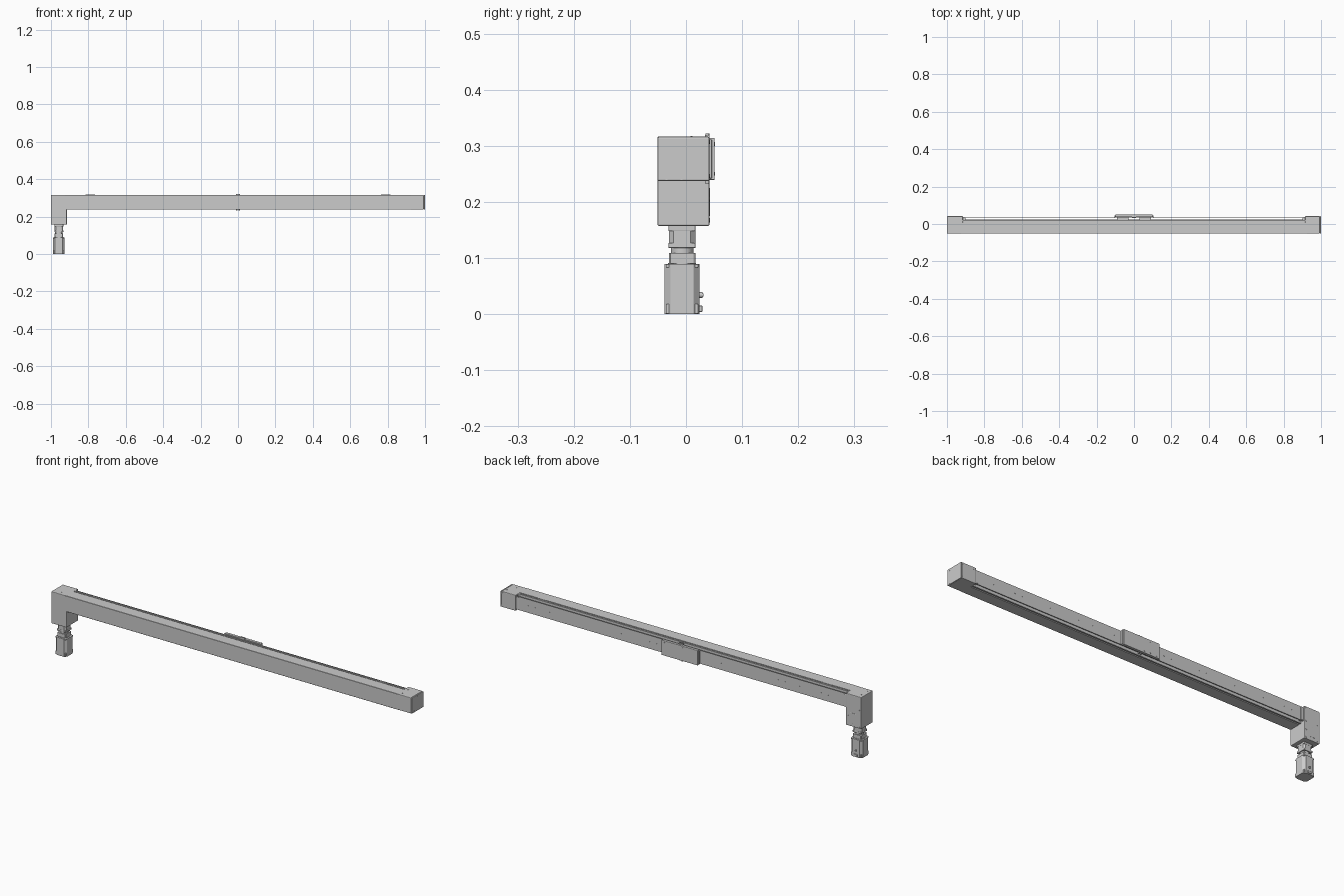
import bpy, bmesh, math
from mathutils import Vector

if "Cube" in bpy.data.objects:
    bpy.data.objects.remove(bpy.data.objects["Cube"])

def obj_from_bm(name, bm, bevel=0, segments=2):
    bmesh.ops.recalc_face_normals(bm, faces=bm.faces)
    me = bpy.data.meshes.new(name)
    bm.to_mesh(me)
    bm.free()
    o = bpy.data.objects.new(name, me)
    bpy.context.collection.objects.link(o)
    if bevel:
        m = o.modifiers.new("bevel", 'BEVEL')
        m.width, m.segments, m.limit_method = bevel, segments, 'ANGLE'
    return o

def box(name, x, y, z, bevel=0):
    bm = bmesh.new()
    bmesh.ops.create_cube(bm, size=1)
    for v in bm.verts:
        v.co = [(r[0] + r[1]) / 2 + c * (r[1] - r[0]) for r, c in zip((x, y, z), v.co)]
    return obj_from_bm(name, bm, bevel)

def prism(name, pts, axis, a, b, bevel=0):
    """Extrude a closed profile: (y, z) along x, or (x, y) along z."""
    put = (lambda p, t: (t, p[0], p[1])) if axis == 'X' else (lambda p, t: (p[0], p[1], t))
    bm = bmesh.new()
    f = bm.faces.new([bm.verts.new(put(p, a)) for p in pts])
    new = bmesh.ops.extrude_face_region(bm, geom=[f])['geom']
    d = Vector(put((0, 0), b - a))
    bmesh.ops.translate(bm, verts=[v for v in new if isinstance(v, bmesh.types.BMVert)], vec=d)
    return obj_from_bm(name, bm, bevel)

def discs(name, centres, axis, r, h, sides=16):
    """A set of screw heads or pins, centred on the given points."""
    bm = bmesh.new()
    q = Vector(axis).to_track_quat('Z', 'Y')
    for c in centres:
        vs = bmesh.ops.create_cone(bm, cap_ends=True, segments=sides, radius1=r, radius2=r, depth=h)['verts']
        for v in vs:
            v.co = q @ v.co + Vector(c)
    o = obj_from_bm(name, bm)
    bpy.context.view_layer.objects.active = o
    o.select_set(True)
    bpy.ops.object.shade_smooth_by_angle(angle=math.radians(35))
    o.select_set(False)
    return o

def octagon(cx, cy, r, c):
    return [(cx + sx, cy + sy) for sx, sy in ((r, r-c), (r-c, r), (c-r, r), (-r, r-c),
                                              (-r, c-r), (c-r, -r), (r-c, -r), (r, c-r))]

X, Y, Z, B = (1, 0, 0), (0, 1, 0), (0, 0, 1), (0, 0, -1)
Z0, Z1, F = 0.237, 0.316, -0.051
E = 0.915

# beam extrusion with a sensor slot in the top and bottom
half = [(F, Z1 - .001), (-.05, Z1), (.007, Z1), (.007, Z1 - .006), (.013, Z1 - .006),
        (.013, Z1), (.021, Z1)]
inner = [(.021, .303), (.017, .303), (.017, .25), (.021, .25)]
low = [(y, Z0 + Z1 - z) for y, z in reversed(half)]
prism("beam", half + inner + low, 'X', -E - .01, E + .01)

# guide rail with its row of bolts, and the cover strip
box("guide_rail", (-E, E), (.015, .024), (.266, .287))
box("cover_strip", (-E, E), (.031, .035), (.243, .310))
n = 46
discs("cover_screws", [(-.89 + 1.78 * i / (n - 1), .035, .2765) for i in range(n)], Y, .0025, .001, 10)

# drive head and tail block
box("drive_head", (-1, -E), (F, .042), (.157, Z1), .003)
box("tail_block", (E, .993), (F, .042), (Z0, Z1), .003)
box("tail_end_plate", (.993, .9995), (F, .042), (Z0, Z1), .003)
for s, name in ((-1, "drive"), (1, "tail")):
    discs(name + "_end_screws", [(s * .9995, y, z) for y in (-.035, -.008) for z in (.243, .307)],
          X, .004, .001)
    discs(name + "_back_screws", [(s * (.9575 + dx), .042, z) for dx in (-.031, .031)
          for z in (.246, .307)], Y, .004, .001)
    discs(name + "_top_screws", [(s * .9575 + dx, y, Z1) for dx in (-.025, 0, .025)
          for y in (-.03, .015)], Z, .003, .001)
    # strip clamp next to each end block
    box(name + "_strip_clamp", sorted((s * .9, s * E)), (.02, .037), (.246, .307), .001)
    # position sensor in the beam slot
    box(name + "_sensor", (s * .79 - .025, s * .79 + .025), (.008, .012), (.309, .3175))
discs("drive_lower_screws", [(-.9575 + dx, .042, z) for dx in (-.031, .031) for z in (.167, .205)],
      Y, .004, .001)
box("drive_access_panel", (-.978, -.937), (.041, .0428), (.175, .225), .0005)

# carriage plate, bearing blocks and mounting holes
box("carriage", (-.1, .1), (.037, .051), (.239, .314), .0015)
for s in (-1, 1):
    box("carriage_wiper", sorted((s * .1, s * .104)), (.036, .046), (.242, .311), .001)
    box("bearing_block", (s * .06 - .03, s * .06 + .03), (.022, .0375), (.256, .297))
discs("carriage_screws", [(-.085 + .034 * i, .051, z) for i in range(6) for z in (.25, .303)],
      Y, .0035, .0008)
discs("grease_fittings", [(s * .006, .038, z) for s in (-1, 1) for z in (.236, .3175)], Z, .0035, .009, 12)
box("switch_tab", (-.012, .012), (.034, .042), (.312, .319))

# gearbox: flanges around a cut-cornered core
cx, cy = -.958, -.007
for name, r, c, a, b in (("gearbox_core", .0235, .008, .125, .15),
                         ("gearbox_top_flange", .024, .002, .148, .158),
                         ("gearbox_lower_flange", .024, .002, .118, .127),
                         ("motor_adapter", .0235, .003, .09, .109),
                         ("motor_body", .0315, .011, .0, .089)):
    prism(name, octagon(cx, cy, r, c), 'Z', a, b, .0006)
discs("gearbox_neck", [(cx, cy, .1135)], Z, .02, .013, 32)
discs("motor_spigot", [(cx, cy, .0895)], Z, .025, .003, 32)

# motor: corner lugs, ribs, connectors and screws
for sx in (-1, 1):
    for sy in (-1, 1):
        x, y = cx + sx * .0245, cy + sy * .0245
        box("motor_lug", (x - .0045, x + .0045), (y - .0045, y + .0045), (.001, .018), .001)
        box("motor_top_lug", (x - .0045, x + .0045), (y - .0045, y + .0045), (.083, .089), .001)
discs("motor_base_screws", [(cx + sx * .024, cy + sy * .024, .019) for sx in (-1, 1) for sy in (-1, 1)],
      Z, .0025, .003, 12)
box("power_connector", (cx - .01, cx + .01), (.022, .029), (.004, .015), .001)
discs("signal_connector", [(cx, .0265, .034)], Y, .005, .006)
discs("signal_connector_tip", [(cx, .029, .034)], Y, .0028, .004)
